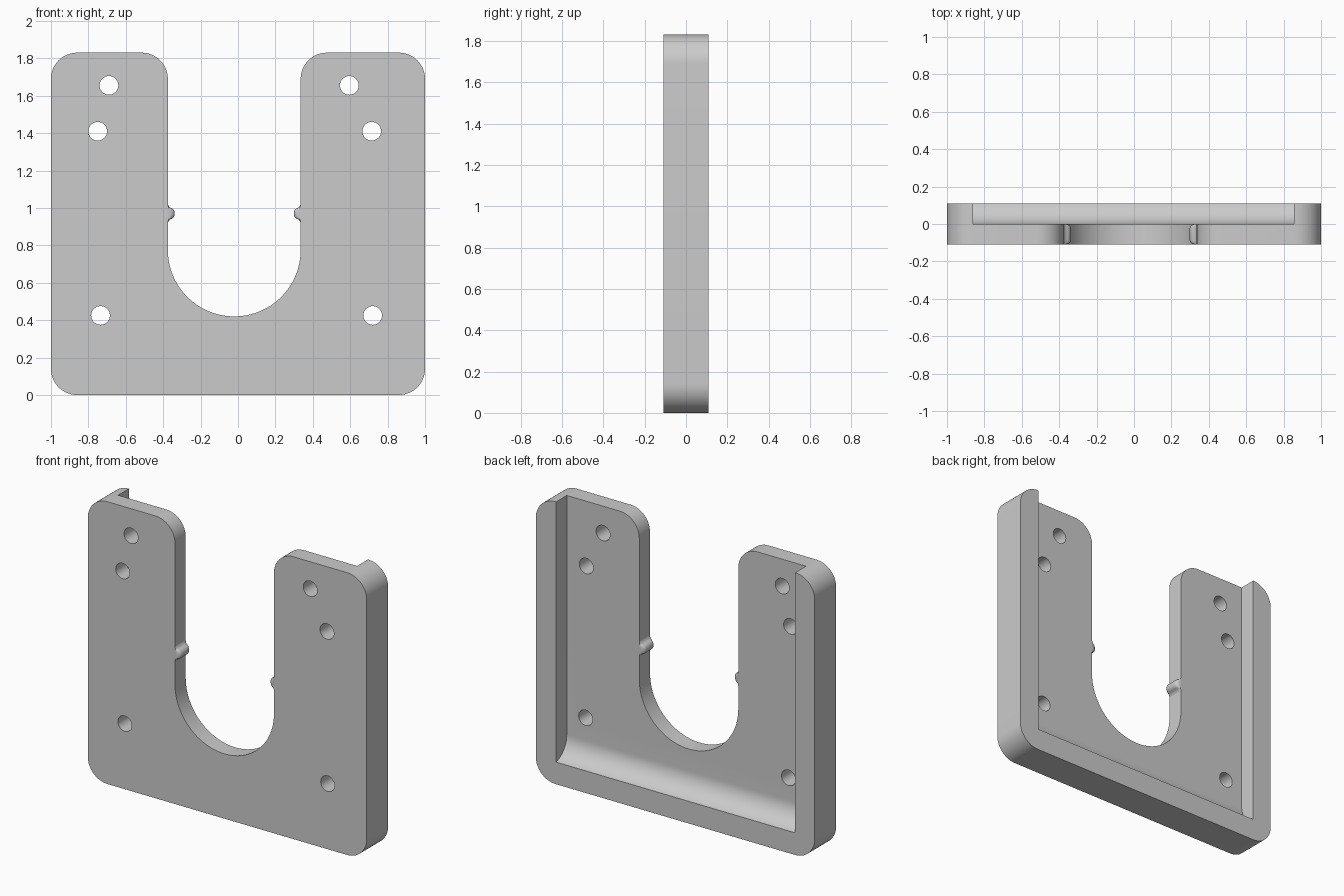
import bpy, bmesh
from math import sin, cos, pi, sqrt, radians
from mathutils import Matrix

cube = bpy.data.objects.get("Cube")
if cube:
    bpy.data.objects.remove(cube, do_unlink=True)

HEIGHT, HALF_DEPTH, CORNER = 1.83, 0.11, 0.14
SLOT_L, SLOT_R, SLOT_BOTTOM = -0.375, 0.335, 0.42
SLOT_X, SLOT_RAD = (SLOT_L + SLOT_R) / 2, (SLOT_R - SLOT_L) / 2
HOLES = [(-0.69, 1.655), (0.595, 1.655), (-0.75, 1.41),
         (0.715, 1.41), (-0.735, 0.425), (0.72, 0.425)]

gray = bpy.data.materials.new("light gray")
gray.use_nodes = True
gray.diffuse_color = (0.6, 0.6, 0.6, 1)
gray.node_tree.nodes["Principled BSDF"].inputs["Base Color"].default_value = (0.6, 0.6, 0.6, 1)


def arc(cx, cz, r, start, end, steps=16):
    """Points along an arc, angles in degrees."""
    angles = [radians(start + (end - start) * i / steps) for i in range(steps + 1)]
    return [(cx + r * cos(a), cz + r * sin(a)) for a in angles]


def add_object(name, bm):
    bmesh.ops.recalc_face_normals(bm, faces=bm.faces)
    mesh = bpy.data.meshes.new(name)
    bm.to_mesh(mesh)
    bm.free()
    mesh.materials.append(gray)
    obj = bpy.data.objects.new(name, mesh)
    bpy.context.collection.objects.link(obj)
    return obj


def loft(name, rings):
    """Skin a row of matching closed sections and cap both ends."""
    bm = bmesh.new()
    rows = [[bm.verts.new(p) for p in ring] for ring in rings]
    for a, b in zip(rows, rows[1:]):
        for i in range(len(a)):
            j = (i + 1) % len(a)
            bm.faces.new((a[i], a[j], b[j], b[i]))
    bm.faces.new(rows[0])
    bm.faces.new(rows[-1])
    return add_object(name, bm)


def extruded_outline(name, loops, half):
    """Fill 2D outlines (inner ones become holes) and extrude along y."""
    curve = bpy.data.curves.new(name, "CURVE")
    curve.dimensions, curve.fill_mode, curve.extrude = "2D", "BOTH", half
    for loop in loops:
        spline = curve.splines.new("POLY")
        spline.points.add(len(loop) - 1)
        for point, (x, z) in zip(spline.points, loop):
            point.co = (x, z, 0, 1)
        spline.use_cyclic_u = True
    temp = bpy.data.objects.new(name + "_outline", curve)
    bpy.context.collection.objects.link(temp)
    graph = bpy.context.evaluated_depsgraph_get()
    mesh = bpy.data.meshes.new_from_object(temp.evaluated_get(graph))
    bm = bmesh.new()
    bm.from_mesh(mesh)
    bpy.data.objects.remove(temp, do_unlink=True)
    bpy.data.meshes.remove(mesh)
    bmesh.ops.remove_doubles(bm, verts=bm.verts, dist=0.0001)
    bm.transform(Matrix.Rotation(pi / 2, 4, "X"))
    return add_object(name, bm)


# Mounting plate: rounded U outline with screw holes
c, top = CORNER, HEIGHT - CORNER
outline = (arc(-1 + c, c, c, 180, 270) + arc(1 - c, c, c, 270, 360)
           + arc(1 - c, top, c, 0, 90) + arc(SLOT_R + c, top, c, 90, 180)
           + arc(SLOT_X, SLOT_BOTTOM + SLOT_RAD, SLOT_RAD, 0, -180, 48)
           + arc(SLOT_L - c, top, c, 0, 90) + arc(-1 + c, top, c, 90, 180))
holes = [arc(x, z, 0.05, 0, 360, 32)[:-1] for x, z in HOLES]
plate = extruded_outline("mounting_plate", [outline] + holes, HALF_DEPTH)

# Back recess: open at the top, concave fillet along the bottom rim
fillet = [(0.14 - 0.14 * cos(t), 0.28 - 0.14 * sin(t))
          for t in [i / 14 * (pi / 2 - 0.216) for i in range(15)]]
lip = 0.28 - sqrt(0.14 ** 2 - 0.03 ** 2)
section = [(0, 2)] + fillet + [(0.2, lip), (0.2, 2)]
cutter = loft("recess_cutter", [[(x, y, z) for y, z in section] for x in (-0.86, 0.855)])
cutter.hide_render = True
cut = plate.modifiers.new("recess", "BOOLEAN")
cut.operation, cut.solver, cut.object = "DIFFERENCE", "EXACT", cutter
bpy.context.view_layer.update()
cut_mesh = bpy.data.meshes.new_from_object(
    plate.evaluated_get(bpy.context.evaluated_depsgraph_get()))
plate.modifiers.clear()
plate.data = cut_mesh
bpy.data.objects.remove(cutter, do_unlink=True)

# Retaining bumps: flared ridges with rounded ends on the slot walls
half = [(0.0, 0.05), (0.004, 0.04), (0.011, 0.032), (0.022, 0.028),
        (0.03, 0.021), (0.035, 0.011)]
ridge = [(p, -z) for p, z in half] + [(0.037, 0)] + [(p, z) for p, z in reversed(half)]
ends = [(0, 0.3), (0.003, 0.55), (0.008, 0.8), (0.014, 0.94), (0.022, 1)]
stations = ([(-HALF_DEPTH + d, s) for d, s in ends]
            + [(-d, s) for d, s in reversed(ends)])
bumps = []
for name, wall, side in (("right_bump", SLOT_L, 1), ("left_bump", SLOT_R, -1)):
    rings = [[(wall - side * 0.01, y, 0.92)]
             + [(wall + side * p * s, y, 0.97 + z) for p, z in ridge]
             + [(wall - side * 0.01, y, 1.02)] for y, s in stations]
    bumps.append(loft(name, rings))

# Smooth curved walls, keep edges crisp
bpy.ops.object.select_all(action="DESELECT")
for obj in [plate] + bumps:
    obj.select_set(True)
bpy.context.view_layer.objects.active = plate
bpy.ops.object.shade_smooth_by_angle(angle=radians(35))
